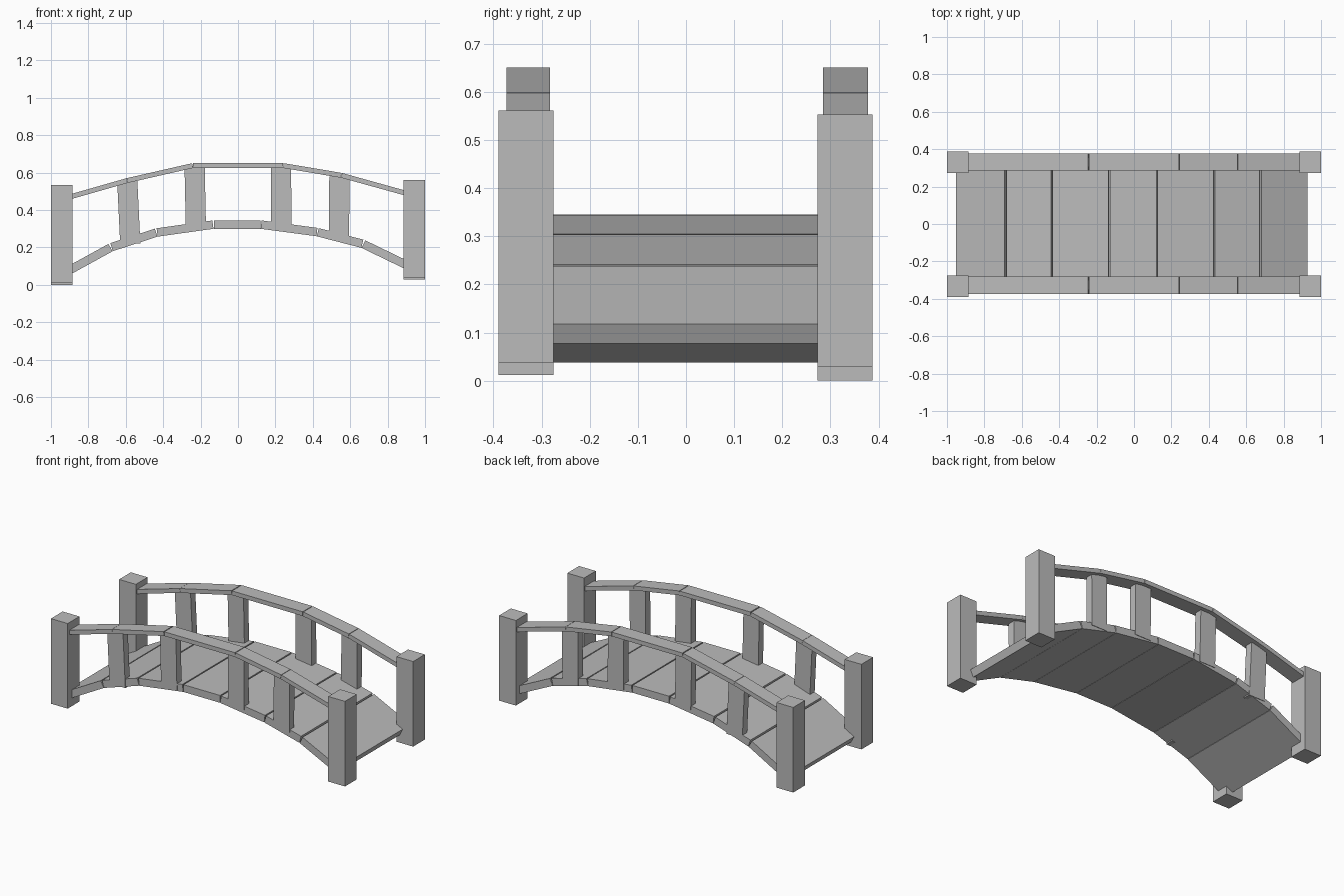
import bpy
import bmesh
from mathutils import Vector

cube = bpy.data.objects.get("Cube")
if cube:
    bpy.data.objects.remove(cube, do_unlink=True)

grey = bpy.data.materials.new("grey_stone")
grey.use_nodes = True
colour = (0.5, 0.5, 0.5, 1)
grey.diffuse_color = colour
grey.node_tree.nodes["Principled BSDF"].inputs["Base Color"].default_value = colour


def prism(name, outline, y0, y1):
    """Extrude a counter-clockwise x-z outline from y0 to y1."""
    bm = bmesh.new()
    face = bm.faces.new([bm.verts.new((x, y0, z)) for x, z in outline])
    moved = bmesh.ops.extrude_face_region(bm, geom=[face])["geom"]
    verts = [v for v in moved if isinstance(v, bmesh.types.BMVert)]
    bmesh.ops.translate(bm, vec=(0, y1 - y0, 0), verts=verts)
    bmesh.ops.recalc_face_normals(bm, faces=bm.faces)
    mesh = bpy.data.meshes.new(name)
    bm.to_mesh(mesh)
    bm.free()
    mesh.materials.append(grey)
    obj = bpy.data.objects.new(name, mesh)
    bpy.context.collection.objects.link(obj)
    return obj


def slabs(name, path, thick, gap, y0, y1):
    """One straight slab per path segment, lying on top of the path."""
    for i, (a, b) in enumerate(zip(path, path[1:])):
        a, b = Vector(a), Vector(b)
        along = (b - a).normalized()
        up = Vector((-along.y, along.x)) * thick
        a, b = a + along * gap, b - along * gap
        prism(f"{name}_{i + 1}", [a, b, b + up, a + up], y0, y1)


# Arched deck of planks, seams opening upward
deck_path = [(-0.93, 0.037), (-0.67, 0.18), (-0.43, 0.258), (-0.13, 0.30),
             (0.12, 0.30), (0.42, 0.26), (0.66, 0.198), (0.91, 0.077)]
slabs("deck_plank", deck_path, 0.045, 0.001, -0.345, 0.35)

# Handrails, along their undersides
rail_path = [(-0.95, 0.442), (-0.59, 0.545), (-0.24, 0.625),
             (0.24, 0.625), (0.55, 0.573), (0.95, 0.462)]
slabs("front_rail", rail_path, 0.026, 0, -0.373, -0.282)
slabs("back_rail", rail_path, 0.026, 0, 0.285, 0.378)

# Balusters: bottom centre x, top centre x, bottom z, top z
balusters = [(-0.576, -0.592, 0.22, 0.555), (-0.225, -0.232, 0.30, 0.635),
             (0.232, 0.23, 0.30, 0.635), (0.54, 0.542, 0.245, 0.58)]
for side, y in (("front", -0.326), ("back", 0.33)):
    for i, (xb, xt, zb, zt) in enumerate(balusters):
        w = 0.054
        prism(f"{side}_baluster_{i + 1}",
              [(xb - w, zb), (xb + w, zb), (xt + w, zt), (xt - w, zt)],
              y - 0.023, y + 0.023)

# Corner posts, each at its own height
for name, x, y, z in (("front_right_post", -0.943, -0.332, 0.012),
                      ("back_right_post", -0.943, 0.33, 0),
                      ("front_left_post", 0.943, -0.332, 0.038),
                      ("back_left_post", 0.943, 0.33, 0.03)):
    w, top = 0.057, z + 0.523
    prism(name, [(x - w, z), (x + w, z), (x + w, top), (x - w, top)], y - w, y + w)
